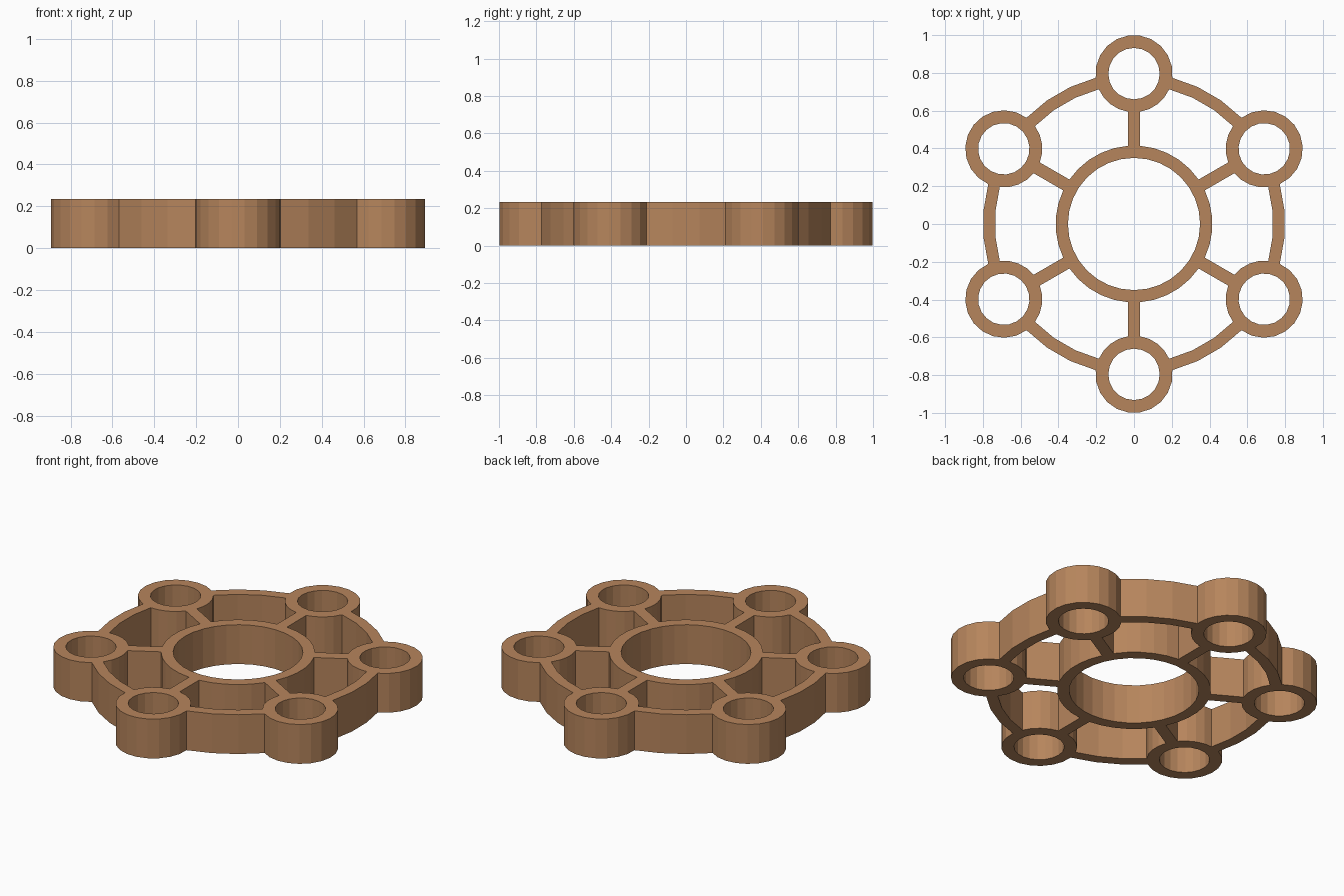
import bpy, math
from mathutils import Vector

if "Cube" in bpy.data.objects:
    bpy.data.objects.remove(bpy.data.objects["Cube"])

HEIGHT = 0.234
D, LOBE_OUT, LOBE_IN = 0.796, 0.204, 0.136   # small rings: distance, radii
RIM_OUT, RIM_IN = 0.80, 0.737                # outer rim
HUB_OUT, HUB_IN = 0.415, 0.35                # central ring
W = 0.033                                    # half spoke width
STEP = math.pi / 3


def pt(r, a, c=(0, 0)):
    return Vector((c[0] + r * math.cos(a), c[1] + r * math.sin(a)))


def rot(points, a):
    c, s = math.cos(a), math.sin(a)
    return [Vector((p.x * c - p.y * s, p.x * s + p.y * c)) for p in points]


def arc(r, a0, a1, n, c=(0, 0)):
    return [pt(r, a0 + (a1 - a0) * i / n, c) for i in range(n + 1)]


def meet(rim):
    """Angle of the rim/lobe crossing, seen from the centre and from the lobe."""
    phi = math.acos((rim * rim + D * D - LOBE_OUT ** 2) / (2 * rim * D))
    p = pt(rim, phi)
    return phi, math.atan2(p.y, p.x - D)


phi_o, lobe_o = meet(RIM_OUT)
phi_i, lobe_i = meet(RIM_IN)
spoke_hub = math.asin(W / HUB_OUT)
spoke_lobe = math.pi - math.asin(W / LOBE_OUT)
centre = (D, 0)

# Outer outline: lobe arc, then rim arc, six times
sector = arc(LOBE_OUT, -lobe_o, lobe_o, 11, centre) + arc(RIM_OUT, phi_o, STEP - phi_o, 3)[1:-1]
outline = []
for k in range(6):
    outline += rot(sector, math.pi / 2 + k * STEP)

# Pocket between two neighbouring spokes
pocket = arc(RIM_IN, phi_i, STEP - phi_i, 3)
pocket += rot(arc(LOBE_OUT, -lobe_i, -spoke_lobe, 4, centre), STEP)[1:]
pocket += arc(HUB_OUT, STEP - spoke_hub, spoke_hub, 5)
pocket += arc(LOBE_OUT, spoke_lobe, lobe_i, 4, centre)[:-1]

loops = [outline, arc(HUB_IN, 0, 2 * math.pi, 32)[:-1]]
hole = arc(LOBE_IN, 0, 2 * math.pi, 20, centre)[:-1]
for k in range(6):
    a = math.pi / 2 + k * STEP
    loops += [rot(pocket, a), rot(hole, a)]

# Extruded flat profile
curve = bpy.data.curves.new("ring_profile", "CURVE")
curve.dimensions = "2D"
curve.fill_mode = "BOTH"
curve.extrude = HEIGHT / 2
for loop in loops:
    s = curve.splines.new("POLY")
    s.points.add(len(loop) - 1)
    for q, p in zip(s.points, loop):
        q.co = (p.x, p.y, 0, 1)
    s.use_cyclic_u = True
    s.use_smooth = False

mat = bpy.data.materials.new("warm brown")
mat.diffuse_color = (0.47, 0.235, 0.108, 1)
mat.use_nodes = True
mat.node_tree.nodes["Principled BSDF"].inputs["Base Color"].default_value = mat.diffuse_color
curve.materials.append(mat)

ob = bpy.data.objects.new("six_ring_holder", curve)
bpy.context.collection.objects.link(ob)
ob.location.z = HEIGHT / 2
bpy.context.view_layer.objects.active = ob
ob.select_set(True)
bpy.ops.object.convert(target="MESH")

# Weld the caps to the walls and face everything outward
bpy.ops.object.mode_set(mode="EDIT")
bpy.ops.mesh.select_all(action="SELECT")
bpy.ops.mesh.remove_doubles(threshold=0.0001)
bpy.ops.mesh.normals_make_consistent(inside=False)
bpy.ops.object.mode_set(mode="OBJECT")
bpy.ops.object.shade_flat()
